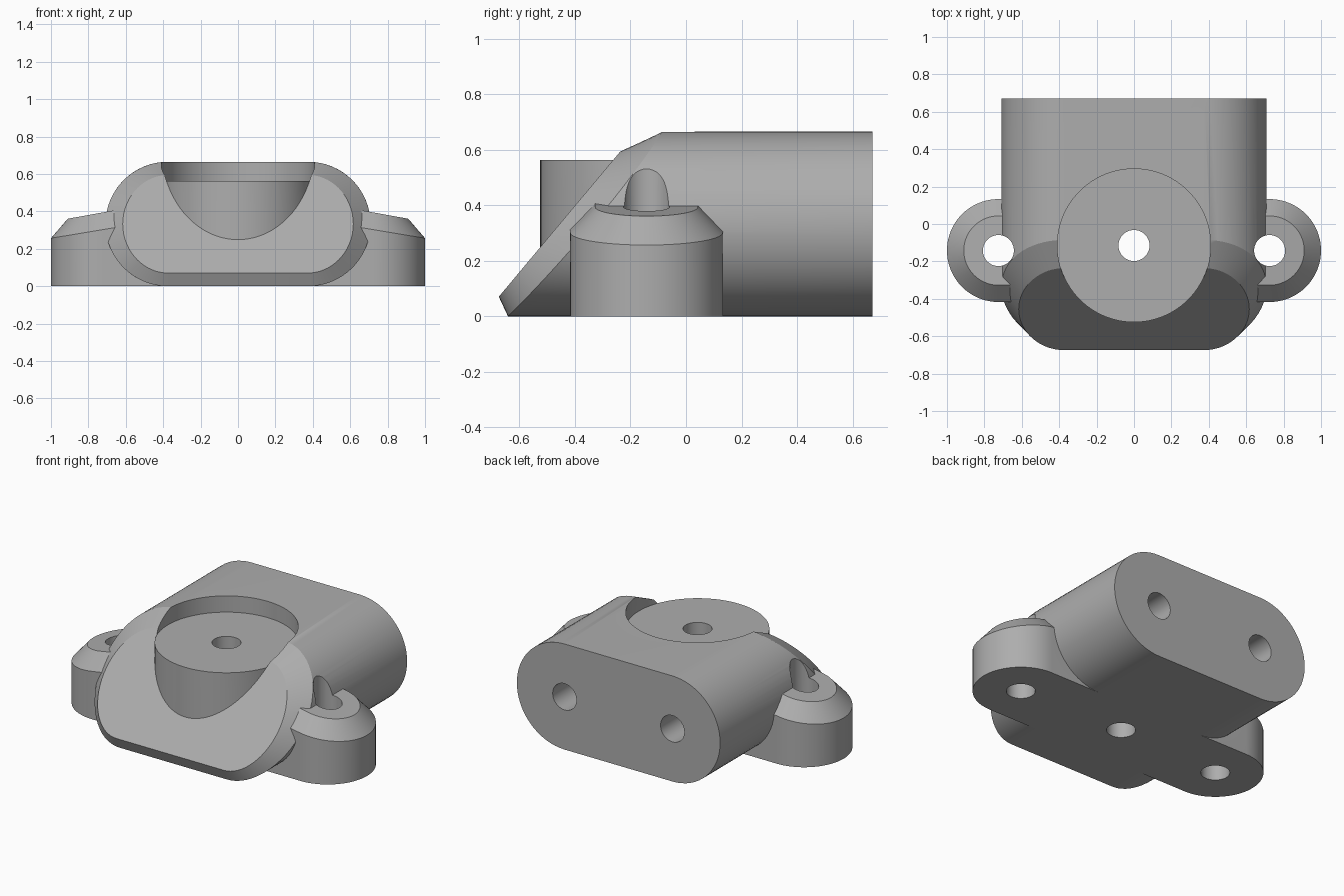
import bpy, bmesh, math

if "Cube" in bpy.data.objects:
    bpy.data.objects.remove(bpy.data.objects["Cube"])

grey = bpy.data.materials.new("plain grey")
grey.diffuse_color = (0.42, 0.42, 0.42, 1)
grey.use_nodes = True
grey.node_tree.nodes["Principled BSDF"].inputs["Base Color"].default_value = grey.diffuse_color


def finish(bm, name):
    bmesh.ops.recalc_face_normals(bm, faces=bm.faces)
    me = bpy.data.meshes.new(name)
    bm.to_mesh(me)
    bm.free()
    ob = bpy.data.objects.new(name, me)
    bpy.context.collection.objects.link(ob)
    me.materials.append(grey)
    return ob


def loft(name, loops, bevel_first=0):
    """Skin matching loops, cap both ends, optionally chamfer the first end."""
    bm = bmesh.new()
    rings = [[bm.verts.new(p) for p in loop] for loop in loops]
    n = len(rings[0])
    for a, b in zip(rings, rings[1:]):
        for i in range(n):
            j = (i + 1) % n
            bm.faces.new((a[i], a[j], b[j], b[i]))
    cap = bm.faces.new(rings[0])
    bm.faces.new(rings[-1])
    bmesh.ops.recalc_face_normals(bm, faces=bm.faces)
    if bevel_first:
        bmesh.ops.bevel(bm, geom=list(cap.edges), offset=bevel_first, segments=1,
                        profile=0.5, affect='EDGES', clamp_overlap=False)
    return finish(bm, name)


def arc(cx, cy, r, a0, a1, n):
    return [(cx + r * math.cos(math.radians(a0 + (a1 - a0) * i / n)),
             cy + r * math.sin(math.radians(a0 + (a1 - a0) * i / n))) for i in range(n + 1)]


def cylinder(name, x, y, r, z0, z1, n=64):
    ring = arc(x, y, r, 0, 360, n)[:-1]
    return loft(name, [[(px, py, z) for px, py in ring] for z in (z0, z1)])


def combine(target, tool, operation):
    mod = target.modifiers.new("bool", 'BOOLEAN')
    mod.operation, mod.solver, mod.object = operation, 'EXACT', tool
    bpy.context.view_layer.objects.active = target
    bpy.ops.object.modifier_apply(modifier=mod.name)
    bpy.data.objects.remove(tool)


# Main body: rounded slab with a sloping, chamfered front
R, CX, BACK = 0.3325, 0.376, 0.672
section = arc(CX, R, R, -90, 90, 32) + arc(-CX, R, R, 90, 270, 32)
body = loft("mount_body", [[(x, -0.733 + z * 0.836, z) for x, z in section],
                           [(x, BACK, z) for x, z in section]], bevel_first=0.092)

# Screw ears: rounded tabs with sloping tops and a chamfered rim
EX, EY = 0.725, -0.142


def ear(side):
    def outline(r):
        return [(0.3, EY - r)] + arc(EX, EY, r, -90, 90, 40) + [(0.3, EY + r)]
    outer, inner = outline(0.275), outline(0.185)
    return loft("ear", [[(side * x, y, 0) for x, y in outer],
                        [(side * x, y, 0.302 - 0.165 * (x - EX)) for x, y in outer],
                        [(side * x, y, 0.394 - 0.18 * (x - EX)) for x, y in inner]])


for side in (-1, 1):
    combine(body, ear(side), 'UNION')

# Round seat: recess above, solid boss below
SY = -0.115
combine(body, cylinder("recess", 0, SY, 0.41, 0.5625, 1.0, 96), 'DIFFERENCE')
combine(body, cylinder("boss", 0, SY, 0.41, 0.1, 0.5625, 96), 'UNION')

# Vertical through holes in the seat and ears
for x, y in ((0, SY), (-EX, EY), (EX, EY)):
    combine(body, cylinder("hole", x, y, 0.083, -0.2, 1.0, 40), 'DIFFERENCE')

# Blind holes in the back face
for side in (-1, 1):
    ring = arc(side * CX, R, 0.083, 0, 360, 40)[:-1]
    bore = loft("bore", [[(x, y, z) for x, z in ring] for y in (0.05, 0.9)])
    combine(body, bore, 'DIFFERENCE')

bpy.ops.object.select_all(action='DESELECT')
body.select_set(True)
bpy.context.view_layer.objects.active = body
bpy.ops.object.shade_smooth_by_angle(angle=math.radians(25))
